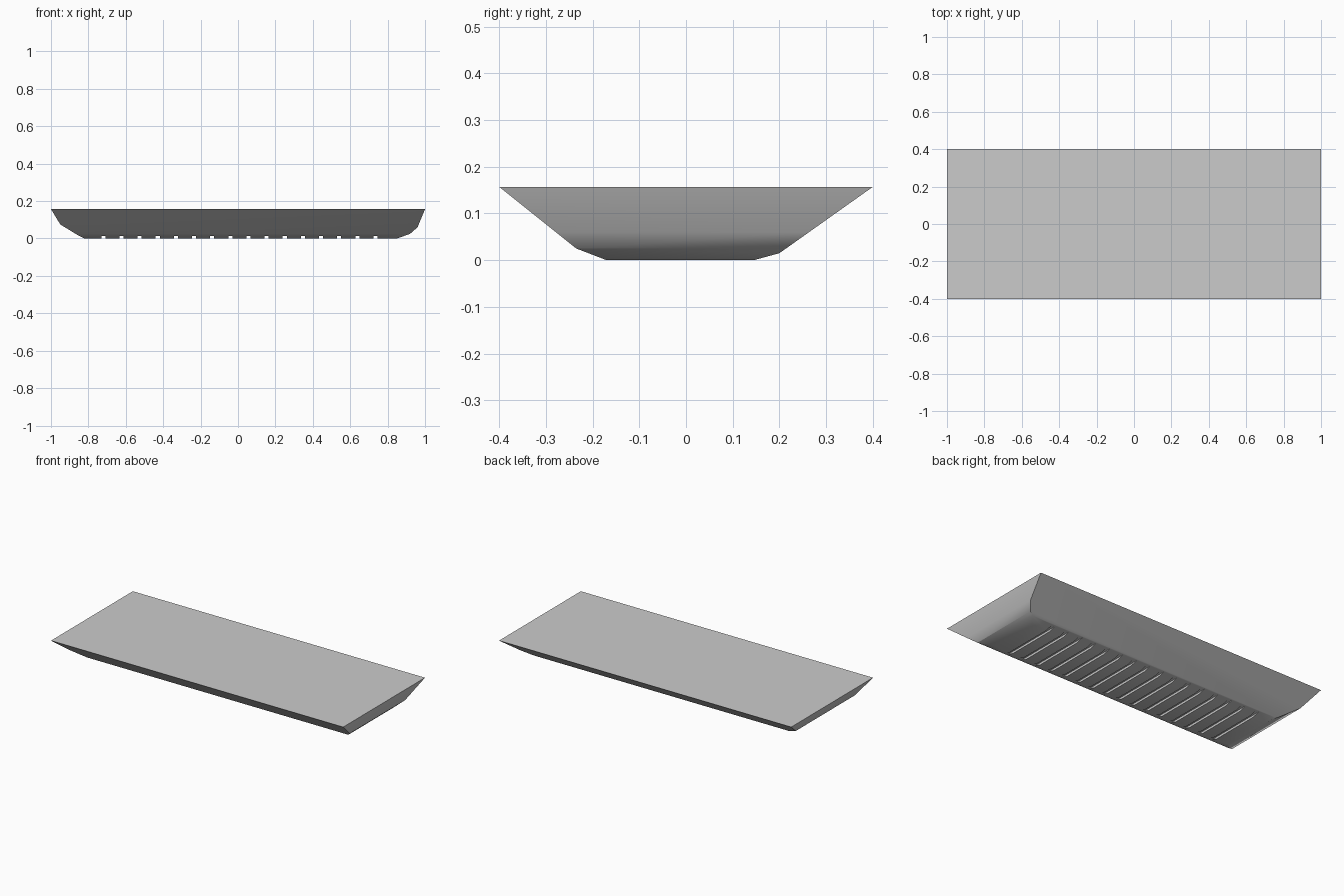
import bpy, bmesh
from mathutils import Vector

cube = bpy.data.objects.get("Cube")
if cube:
    bpy.data.objects.remove(cube, do_unlink=True)

grey = bpy.data.materials.new("plain_grey")
grey.use_nodes = True
grey.diffuse_color = (0.6, 0.6, 0.6, 1)
grey.node_tree.nodes["Principled BSDF"].inputs["Base Color"].default_value = (0.6, 0.6, 0.6, 1)

HEIGHT = 0.157


def add_box(bm, low, high):
    """Axis-aligned box between two corners."""
    low, high = Vector(low), Vector(high)
    verts = bmesh.ops.create_cube(bm, size=1)["verts"]
    bmesh.ops.scale(bm, vec=high - low, verts=verts)
    bmesh.ops.translate(bm, vec=(low + high) / 2, verts=verts)


def make_object(name, bm):
    mesh = bpy.data.meshes.new(name)
    bmesh.ops.recalc_face_normals(bm, faces=bm.faces)
    bm.to_mesh(mesh)
    bm.free()
    mesh.materials.append(grey)
    ob = bpy.data.objects.new(name, mesh)
    bpy.context.collection.objects.link(ob)
    return ob


def slice_off(bm, point, normal):
    """Cut away everything beyond a plane and close the cut."""
    geom = bm.verts[:] + bm.edges[:] + bm.faces[:]
    cut = bmesh.ops.bisect_plane(bm, geom=geom, plane_co=point, plane_no=normal,
                                 clear_outer=True)["geom_cut"]
    edges = [e for e in cut if isinstance(e, bmesh.types.BMEdge)]
    bmesh.ops.contextual_create(bm, geom=edges)


# Slab body: a box whose sides are sliced along sloping profiles
bm = bmesh.new()
add_box(bm, (-1, -0.4, 0), (1, 0.4, HEIGHT))
end_profiles = {
    1: [(1, HEIGHT), (0.96, 0.06), (0.92, 0.025), (0.85, 0)],
    -1: [(1, HEIGHT), (0.95, 0.075), (0.86, 0.02), (0.82, 0)],
}
side_profiles = {
    1: [(0.4, HEIGHT), (0.2, 0.015), (0.145, 0)],
    -1: [(0.4, HEIGHT), (0.235, 0.025), (0.17, 0)],
}
for axis, profiles in enumerate((end_profiles, side_profiles)):
    for sign, points in profiles.items():
        for (a, za), (b, zb) in zip(points, points[1:]):
            point, normal = Vector((0, 0, za)), Vector((0, 0, b - a))
            point[axis] = sign * a
            normal[axis] = sign * (za - zb)
            slice_off(bm, point, normal.normalized())
body = make_object("slab_body", bm)

# Grooves running across the underside
bm = bmesh.new()
for i in range(16):
    x = -0.72 + i * 0.097
    add_box(bm, (x - 0.011, -0.5, -0.1), (x + 0.011, 0.5, 0.013))
cutter = make_object("groove_cutter", bm)
cutter.hide_render = True
cutter.hide_viewport = True

grooves = body.modifiers.new("grooves", "BOOLEAN")
grooves.operation = "DIFFERENCE"
grooves.solver = "EXACT"
grooves.object = cutter

# Apply the cut so the shading works on the finished surface
graph = bpy.context.evaluated_depsgraph_get()
finished = bpy.data.meshes.new_from_object(body.evaluated_get(graph))
body.modifiers.clear()
body.data = finished
bpy.data.objects.remove(cutter, do_unlink=True)

bpy.ops.object.select_all(action="DESELECT")
body.select_set(True)
bpy.context.view_layer.objects.active = body
bpy.ops.object.shade_smooth_by_angle(angle=0.5)
